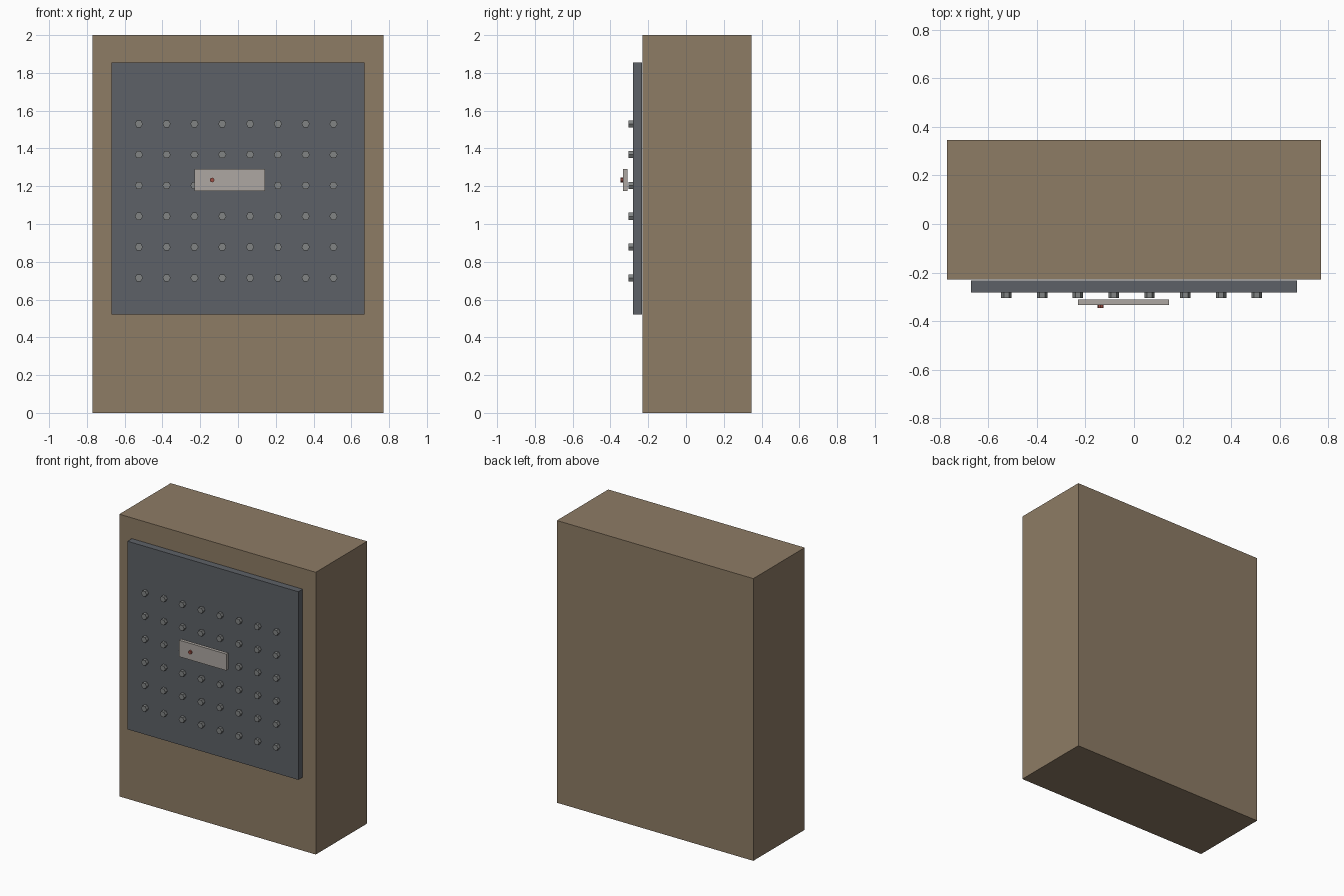
import bpy
import math

if "Cube" in bpy.data.objects:
    bpy.data.objects.remove(bpy.data.objects["Cube"])


def material(name, r, g, b):
    m = bpy.data.materials.new(name)
    m.diffuse_color = (r, g, b, 1)
    m.use_nodes = True
    m.node_tree.nodes["Principled BSDF"].inputs["Base Color"].default_value = m.diffuse_color
    return m


def box(name, x, y, z, mat):
    """Box from (min, max) pairs on each axis."""
    bpy.ops.mesh.primitive_cube_add(size=1, location=[sum(p) / 2 for p in (x, y, z)])
    o = bpy.context.object
    o.name = name
    o.scale = [p[1] - p[0] for p in (x, y, z)]
    bpy.ops.object.transform_apply(location=False, rotation=False, scale=True)
    o.data.materials.append(mat)
    return o


def stud(name, x, z, y0, y1, radius, sides, mat):
    """Short prism pointing along y, with corners on the x axis."""
    bpy.ops.mesh.primitive_cylinder_add(
        vertices=sides, radius=radius, depth=y1 - y0,
        location=(x, (y0 + y1) / 2, z),
        rotation=(math.pi / 2, math.pi / 2, 0))
    o = bpy.context.object
    o.name = name
    bpy.ops.object.transform_apply(location=False, rotation=True, scale=False)
    o.data.materials.append(mat)
    return o


brown = material("brown_case", 0.27, 0.20, 0.13)
slate = material("slate_panel", 0.11, 0.12, 0.135)
steel = material("steel_stud", 0.22, 0.23, 0.23)
pale = material("pale_plate", 0.42, 0.39, 0.36)
red = material("red_light", 0.35, 0.08, 0.06)

# Cabinet and front panel
box("cabinet", (-0.77, 0.77), (-0.229, 0.346), (0, 2), brown)
box("front_panel", (-0.67, 0.67), (-0.281, -0.232), (0.522, 1.855), slate)

# Grid of hexagonal knobs
for row in range(6):
    for col in range(8):
        stud(f"knob_{row}_{col}", -0.525 + col * 0.1472, 0.715 + row * 0.163,
             -0.305, -0.279, 0.0215, 6, steel)

# Label plate and its indicator light
box("label_plate", (-0.23, 0.143), (-0.333, -0.310), (1.175, 1.292), pale)
stud("indicator_light", -0.137, 1.233, -0.346, -0.331, 0.0125, 8, red)
